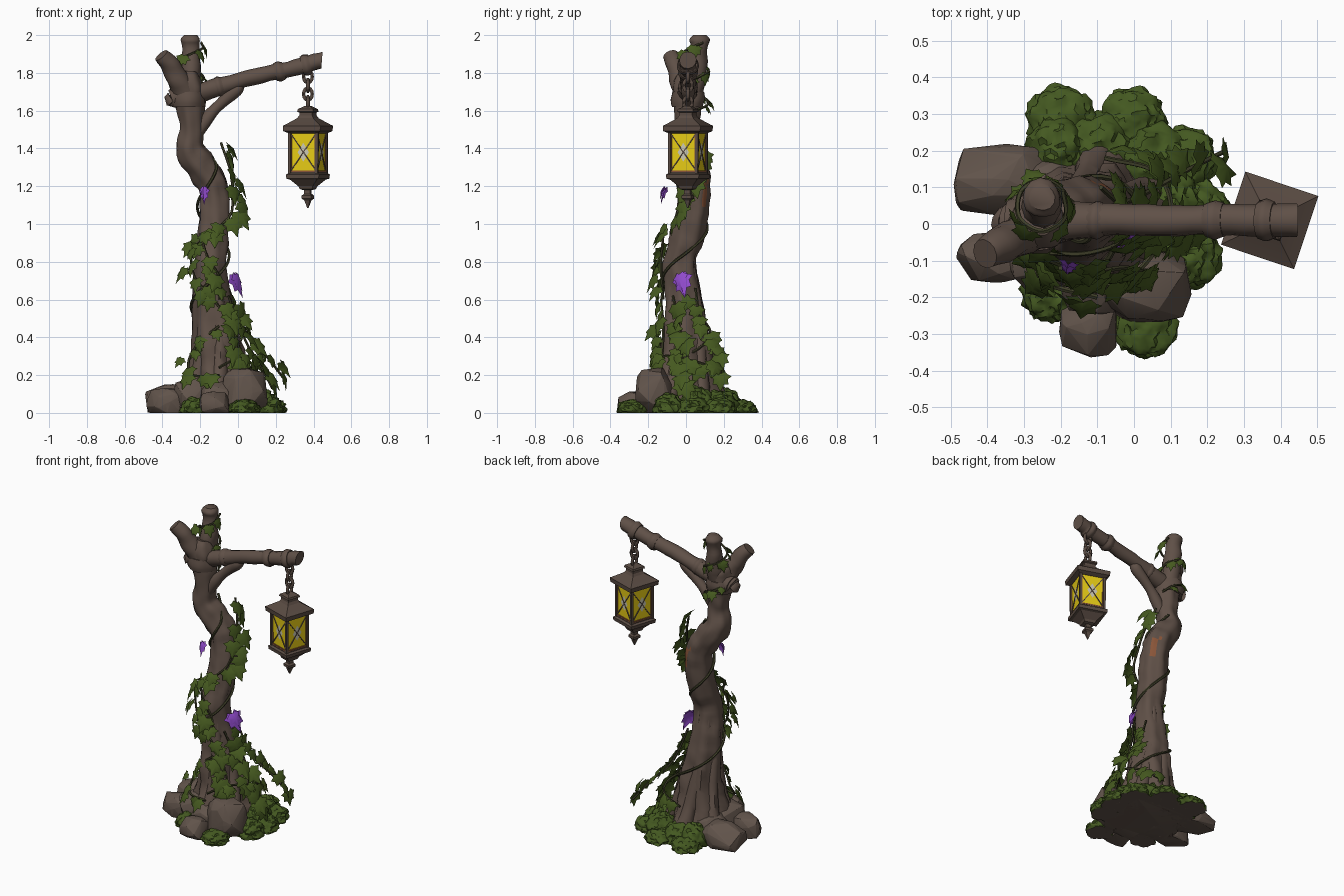
import bpy, bmesh, math, random
from mathutils import Vector, Matrix, noise

random.seed(4)
if "Cube" in bpy.data.objects:
    bpy.data.objects.remove(bpy.data.objects["Cube"])


def material(name, *rgb):
    m = bpy.data.materials.new(name)
    m.use_nodes = True
    m.diffuse_color = (*rgb, 1)
    node = next(n for n in m.node_tree.nodes if n.type == "BSDF_PRINCIPLED")
    node.inputs["Base Color"].default_value = (*rgb, 1)
    return m


BARK = material("bark brown", .115, .08, .063)
ROCK = material("rock brown", .12, .088, .07)
METAL = material("aged metal", .1, .07, .055)
LEAF = material("leaf green", .06, .1, .014)
MOSS = material("moss green", .058, .1, .015)
VINE = material("vine stem", .05, .05, .022)
FLOWER = material("petal purple", .28, .07, .6)
GLASS = material("amber glass", .8, .6, .008)
GLOW = material("pale glow", .6, .58, .45)
SCRAPE = material("exposed orange wood", .25, .09, .04)


def finish(bm, name, mat, angle=40):
    for v in bm.verts:
        v.co.z = max(0, v.co.z)
    bmesh.ops.recalc_face_normals(bm, faces=bm.faces[:])
    me = bpy.data.meshes.new(name)
    bm.to_mesh(me)
    bm.free()
    me.materials.append(mat)
    for p in me.polygons:
        p.use_smooth = True
    me.set_sharp_from_angle(angle=math.radians(angle))
    ob = bpy.data.objects.new(name, me)
    bpy.context.collection.objects.link(ob)
    return ob


def smooth_path(pts, steps=5):
    """Catmull-Rom through the points; any component count."""
    p = [Vector(q) for q in pts]
    p = [p[0] * 2 - p[1]] + p + [p[-1] * 2 - p[-2]]
    out = []
    for a, b, c, d in zip(p, p[1:], p[2:], p[3:]):
        for i in range(steps):
            t = i / steps
            out.append(.5 * (2 * b + (c - a) * t + (2 * a - 5 * b + 4 * c - d) * t * t
                             + (3 * b - a - 3 * c + d) * t ** 3))
    return out + [p[-2]]


def tube(name, pts, mat, sides=10, steps=5, flute=None, rough=0.0):
    """Sweep a round section along (x, y, z, radius) points."""
    path = smooth_path(pts, steps)
    bm, rings, side = bmesh.new(), [], Vector((1, .1, 0))
    for i, q in enumerate(path):
        c = q.xyz
        t = (path[min(i + 1, len(path) - 1)].xyz - path[max(i - 1, 0)].xyz).normalized()
        side = (side - t * side.dot(t)).normalized()
        up = t.cross(side)
        ring = []
        for k in range(sides):
            a = math.tau * k / sides
            r = q.w * (1 + (flute(a, c.z) if flute else 0))
            d = side * math.cos(a) + up * math.sin(a)
            r *= 1 + rough * noise.noise((c + d * q.w) * 14)
            ring.append(bm.verts.new(c + d * r))
        rings.append(ring)
    for r, s in zip(rings, rings[1:]):
        for k in range(sides):
            bm.faces.new((r[k], r[k - 1], s[k - 1], s[k]))
    bm.faces.new(rings[0])
    bm.faces.new(rings[-1])
    return finish(bm, name, mat, 50)


# Trunk with fluted, flaring foot and a scraped sliver on the back
TRUNK = [(-.11, 0, 0, .22), (-.11, 0, .2, .155), (-.12, 0, .4, .122), (-.14, -.01, .6, .096),
         (-.145, -.03, .8, .085), (-.125, .025, 1, .082), (-.13, .045, 1.18, .08),
         (-.185, .04, 1.29, .083), (-.25, .02, 1.39, .078), (-.245, .01, 1.5, .062),
         (-.255, .01, 1.62, .072), (-.265, .01, 1.74, .078), (-.265, .02, 1.8, .05)]
AXIS = smooth_path(TRUNK, 8)


def centre(z):
    return min(AXIS, key=lambda q: abs(q.z - z))


def fluting(a, z):
    return (.05 + .1 * max(0, 1 - z / .7)) * math.sin(6 * a + 5 * z)


trunk = tube("trunk", TRUNK, BARK, 28, 6, fluting, .14)
trunk.data.materials.append(SCRAPE)
for p in trunk.data.polygons:
    off = p.center - centre(p.center.z).xyz
    if 1.09 < p.center.z < 1.23 and off.y > .04 and off.x > .035:
        p.material_index = 1

# Roots and twisting bark ridges
for n in range(6):
    a = math.tau * n / 6 + .4
    pts = []
    for z, reach, r in ((0, .23, .05), (.1, .165, .048), (.25, .115, .042), (.45, .085, .036),
                        (.65, .068, .025), (.85, .045, .015)):
        c, b = centre(z), a + z * 1.1
        pts.append((c.x + reach * math.cos(b), c.y + reach * math.sin(b), z, r))
    tube("root_%d" % n, pts, BARK, 8, 4, rough=.2)

# Top stubs, arm, brace and knots
tube("back_stub", [(-.25, .02, 1.66, .06), (-.25, .055, 1.82, .055), (-.25, .07, 1.93, .047),
                   (-.25, .072, 1.975, .054), (-.25, .072, 2, .035)], BARK, 12, rough=.25)
tube("front_stub", [(-.27, 0, 1.67, .065), (-.33, -.04, 1.79, .053), (-.385, -.07, 1.87, .046),
                    (-.405, -.08, 1.895, .04)], BARK, 12, rough=.25)
ARM = [(-.35, .005, 1.66, .04), (-.33, .005, 1.667, .056), (-.15, .01, 1.71, .05),
       (0, .01, 1.757, .043), (.2, .01, 1.805, .041), (.36, .01, 1.842, .044), (.44, .01, 1.87, .047)]
arm = tube("arm", ARM, BARK, 12, rough=.16)
for v in arm.data.vertices:
    if v.co.x > .4:
        v.co.x += (v.co.z - 1.86) * .45
tube("brace", [(-.23, 0, 1.46, .035), (-.17, .005, 1.55, .034), (-.09, .01, 1.64, .03),
               (-.01, .01, 1.71, .036), (.02, .01, 1.75, .02)], BARK, 10, rough=.15)
for n, (x, w, r) in enumerate(((-.3, .04, .068), (.22, .025, .054), (.36, .022, .058), (-.1, .02, .054))):
    z = 1.752 + x * .25
    tube("arm_collar_%d" % n, [(x + s * w, .01, z + s * w * .25, r - .008 * abs(s))
                               for s in (-1, -.7, 0, .7, 1)], BARK, 12, 2, rough=.1)
tube("trunk_binding", [(-.265, .01, 1.62 + .04 * i, .092 - .008 * abs(i - 1)) for i in range(3)], BARK, 14, 2,
     rough=.15)

# Lantern frame
LX, LY, TURN = .37, .01, math.radians(-18.5)
PLACE = Matrix.Translation((LX, LY, 0)) @ Matrix.Rotation(TURN, 4, "Z")


def square_stack(name, profile, mat):
    """Square section given by (height, half width) steps."""
    bm, last = bmesh.new(), None
    for z, h in profile:
        ring = [bm.verts.new(PLACE @ Vector((x * h, y * h, z)))
                for x, y in ((-1, -1), (1, -1), (1, 1), (-1, 1))]
        if last:
            for k in range(4):
                bm.faces.new((last[k - 1], last[k], ring[k], ring[k - 1]))
        else:
            bm.faces.new(ring)
        last = ring
    bm.faces.new(last)
    return finish(bm, name, mat, 15)


def bar(name, a, b, thick, mat):
    """Thin square bar between two lantern-space points."""
    a, b = Vector(a), Vector(b)
    bm = bmesh.new()
    bmesh.ops.create_cube(bm, size=1)
    turn = (b - a).to_track_quat("Z", "Y").to_matrix().to_4x4()
    bm.transform(PLACE @ Matrix.Translation((a + b) / 2) @ turn
                 @ Matrix.Diagonal((thick, thick, (b - a).length, 1)))
    finish(bm, name, mat, 20)


square_stack("lantern_roof", [(1.48, .08), (1.485, .09), (1.492, .103), (1.52, .105), (1.525, .096),
                              (1.56, .045), (1.575, .036), (1.59, .036), (1.595, .045),
                              (1.608, .042), (1.625, .014)], METAL)
square_stack("lantern_base", [(1.18, .02), (1.185, .034), (1.2, .04), (1.235, .075), (1.24, .09),
                              (1.262, .092), (1.27, .08), (1.275, .08)], METAL)
square_stack("lantern_finial", [(1.085, .003), (1.125, .015), (1.135, .026), (1.15, .026),
                                (1.16, .016), (1.19, .016)], METAL)
square_stack("lantern_glass", [(1.265, .073), (1.485, .076)], GLASS)
for q in range(4):
    def spot(u, v, d=.076, q=q):
        return Matrix.Rotation(q * math.pi / 2, 3, "Z") @ Vector((u, -d, v))
    bar("lantern_post", spot(.075, 1.265), spot(.077, 1.49), .015, METAL)
    bar("lantern_rail", spot(-.07, 1.28), spot(.07, 1.28), .008, SCRAPE)
    for s in (-1, 1):
        bar("lattice_long", spot(-.068 * s, 1.285), spot(.068 * s, 1.475), .0055, METAL)
        bar("lattice_edge", spot(.066 * s, 1.275), spot(.066 * s, 1.48), .004, SCRAPE)
    bm = bmesh.new()
    bm.faces.new([bm.verts.new(PLACE @ spot(u, v, .0765)) for u, v in
                  ((0, 1.33), (.032, 1.38), (0, 1.43), (-.032, 1.38))])
    finish(bm, "glow_pane", GLOW)

# Chain
for n in range(4):
    bm = bmesh.new()
    bmesh.ops.create_circle(bm, segments=6, radius=.01, matrix=Matrix.Translation((.023, 0, 0))
                            @ Matrix.Rotation(math.pi / 2, 4, "X"))
    bmesh.ops.spin(bm, geom=bm.edges[:], axis=(0, 0, 1), cent=(0, 0, 0), angle=math.tau, steps=14)
    bmesh.ops.remove_doubles(bm, verts=bm.verts[:], dist=.0005)
    bm.transform(Matrix.Translation((LX, LY, 1.78 - n * .046)) @ Matrix.Rotation(n * math.pi / 2, 4, "Z")
                 @ Matrix.Rotation(math.pi / 2, 4, "X") @ Matrix.Diagonal((1, 1.3, 1, 1)))
    finish(bm, "chain_link_%d" % n, METAL, 60)


# Rocks
def rock(name, x, y, rx, ry, h):
    bm = bmesh.new()
    for _ in range(40):
        d = Vector([random.gauss(0, 1) for _ in range(3)]).normalized()
        d /= max(abs(c) for c in d) ** .45
        bm.verts.new((x + d.x * rx, y + d.y * ry, max(0, h * (.35 + .6 * d.z))))
    bmesh.ops.convex_hull(bm, input=bm.verts[:])
    bmesh.ops.delete(bm, geom=[v for v in bm.verts if not v.link_faces], context="VERTS")
    bmesh.ops.bevel(bm, geom=bm.edges[:], offset=.012, segments=2, profile=.5, affect="EDGES",
                    clamp_overlap=True)
    finish(bm, name, ROCK, 30)


rock("rock_back_right", -.355, .12, .145, .1, .16)
rock("rock_front_right", -.38, -.09, .105, .07, .14)
rock("rock_front_left", .035, -.17, .125, .1, .26)
rock("rock_front", -.12, -.28, .085, .085, .12)
rock("rock_inner_right", -.24, -.07, .11, .12, .2)
rock("rock_inner_back", -.24, .08, .11, .1, .17)
rock("rock_front_gap", -.1, -.17, .1, .08, .18)
rock("rock_core", -.08, .02, .27, .25, .08)

# Moss mounds, bare underneath
for n, (x, y, r, h) in enumerate(((-.2, .285, .09, .07), (0, .285, .085, .07), (.14, .18, .085, .08),
                                  (.03, -.28, .085, .07), (.17, .04, .085, .08), (.15, -.09, .085, .1),
                                  (-.1, .2, .1, .11), (.05, .17, .1, .12), (-.2, .2, .09, .13),
                                  (-.23, -.19, .075, .08), (.1, .06, .09, .14))):
    bm = bmesh.new()
    bmesh.ops.create_icosphere(bm, subdivisions=4, radius=1)
    for v in bm.verts:
        k = 1 + .2 * noise.noise(v.co * 2.2 + Vector((n, 0, 0))) + .14 * noise.noise(v.co * 6)
        v.co = (x + v.co.x * r * k, y + v.co.y * r * k, max(0, h * (.25 + .75 * v.co.z * k)))
    mound = finish(bm, "moss_mound_%d" % n, MOSS)
    mound.data.materials.append(ROCK)
    for p in mound.data.polygons:
        p.material_index = int(p.center.z < .001)

# Ivy leaf: half outline, mirrored, creased along the midrib
HALF = [(.24, -.14), (.4, .02), (.62, .1), (.42, .3), (.46, .6), (.22, .62)]
OUTLINE = [(0, 0)] + HALF + [(0, 1.05)] + [(-u, v) for u, v in reversed(HALF)]


def add_leaf(bm, pos, out, tip, size, wide=1.0):
    down = tip.normalized()
    side = down.cross(out).normalized()
    normal = side.cross(down)
    rim = [bm.verts.new(pos + size * (side * u * wide + down * v - normal * (.25 * abs(u) + .2 * v * v)))
           for u, v in OUTLINE]
    hub = bm.verts.new(pos + size * (down * .35 + normal * .06))
    for k in range(len(rim)):
        bm.faces.new((rim[k - 1], rim[k], hub))


def ivy(name, pts, gap=.045, size=.1, spread=.04):
    path = smooth_path(pts, 8)
    tube(name + "_stem", [(*p, .007) for p in path], VINE, 5, 1)
    bm, run = bmesh.new(), 0
    for a, b in zip(path, path[1:]):
        run += (b - a).length
        if run > gap:
            run = 0
            out = b - centre(b.z).xyz
            out.z = 0
            out = out.normalized() + Vector((random.uniform(-.4, .4), random.uniform(-.7, .1), .3))
            out.normalize()
            around = out.cross(Vector((0, 0, 1))) * random.uniform(-1, 1)
            tip = Vector((0, 0, -1)) + around * .6 + out * random.uniform(.1, .8)
            add_leaf(bm, b + (out * random.uniform(.2, .9) + around) * spread, out, tip,
                     size * random.uniform(.7, 1.15))
    finish(bm, name + "_leaves", LEAF, 25)


ivy("main_ivy", [(.04, -.13, .22), (-.03, -.12, .45), (-.13, -.13, .6), (-.23, -.1, .72), (-.24, -.08, .87),
                 (-.13, -.08, .96), (-.04, -.05, 1.05), (-.03, 0, 1.16), (-.04, .05, 1.28), (-.09, .1, 1.43)],
    gap=.04, spread=.045)
ivy("hanging_ivy", [(-.05, .05, .66), (0, .07, .52), (.06, .1, .4), (.15, .15, .3), (.25, .2, .17)], size=.09)
ivy("left_ivy", [(-.05, -.07, .62), (0, -.04, .48), (.05, -.02, .36), (.12, -.03, .25), (.18, -.04, .13)])
ivy("low_ivy", [(-.1, -.12, .46), (-.2, -.11, .38), (-.26, -.09, .28), (-.24, -.16, .2), (-.1, -.2, .2)], size=.08)
ivy("foot_ivy", [(-.1, -.18, .24), (.02, -.12, .3), (.1, .02, .28), (.06, .14, .24), (-.08, .18, .2)])
ivy("middle_ivy", [(-.1, -.12, .6), (-.1, -.13, .72), (-.16, -.13, .82), (-.2, -.12, .95)], gap=.055)
ivy("crown_ivy", [(-.25 + .07 * math.cos(i * 1.1), .05 + .07 * math.sin(i * 1.1), 1.6 + i * .03)
                  for i in range(13)], gap=.06, size=.065, spread=.015)


# Bare vine coiling round the trunk
def coil(i):
    z, a = .3 + i * .042, i * .5
    c = centre(z)
    return (c.x + (c.w + .012) * math.cos(a), c.y + (c.w + .012) * math.sin(a), z, .008)


tube("coiling_vine", [coil(i) for i in range(28)], VINE, 6, 3)

# Purple flowers: layered drooping petals
for name, place, out, tip, size, wide in (
        ("upper_flower", (-.18, -.11, 1.19), (-.3, -1, .5), (-.05, -.5, -1), .085, .55),
        ("lower_flower", (-.02, -.03, .73), (.9, -.6, .5), (.6, .1, -1), .125, .8)):
    bm = bmesh.new()
    for n in range(2):
        add_leaf(bm, Vector(place) + Vector(out) * .01 * n, Vector(out).normalized(), Vector(tip),
                 size * (1 - n * .25), wide)
    finish(bm, name, FLOWER, 25)
